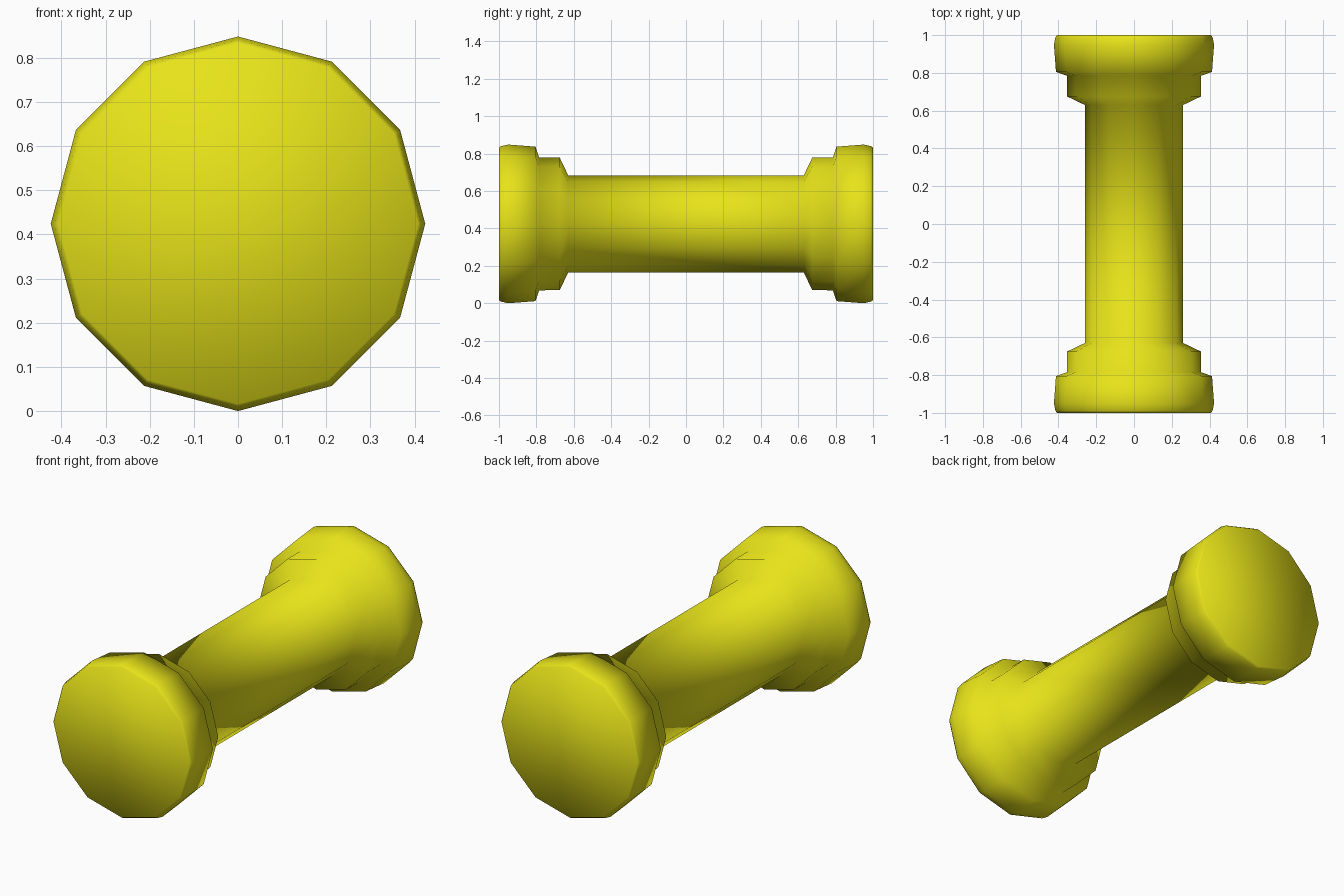
import bpy, bmesh
from math import cos, sin, tau

if "Cube" in bpy.data.objects:
    bpy.data.objects.remove(bpy.data.objects["Cube"])

SIDES = 12
CENTRE_Z = 0.424

# Half profile from the end cap to the grip: (y, radius)
HALF = [(1.0, 0.408), (0.988, 0.416), (0.95, 0.424), (0.805, 0.413),
        (0.785, 0.355), (0.675, 0.354), (0.63, 0.26)]
profile = [(-y, r) for y, r in HALF] + HALF[::-1]

# Dumbbell body: twelve-sided rings swept along y
bm = bmesh.new()
rings = [[bm.verts.new((r * cos(tau * i / SIDES), y, CENTRE_Z + r * sin(tau * i / SIDES)))
          for i in range(SIDES)] for y, r in profile]
for a, b in zip(rings, rings[1:]):
    for i in range(SIDES):
        j = (i + 1) % SIDES
        bm.faces.new((a[i], a[j], b[j], b[i]))

# Flat end caps
bm.faces.new(rings[0])
bm.faces.new(rings[-1])
bmesh.ops.recalc_face_normals(bm, faces=bm.faces)
for f in bm.faces:
    f.smooth = True

mesh = bpy.data.meshes.new("dumbbell")
bm.to_mesh(mesh)
bm.free()
dumbbell = bpy.data.objects.new("dumbbell", mesh)
bpy.context.collection.objects.link(dumbbell)

# Yellow finish
yellow = bpy.data.materials.new("yellow")
yellow.diffuse_color = (0.8, 0.77, 0.01, 1)
yellow.use_nodes = True
yellow.node_tree.nodes["Principled BSDF"].inputs["Base Color"].default_value = yellow.diffuse_color
mesh.materials.append(yellow)
